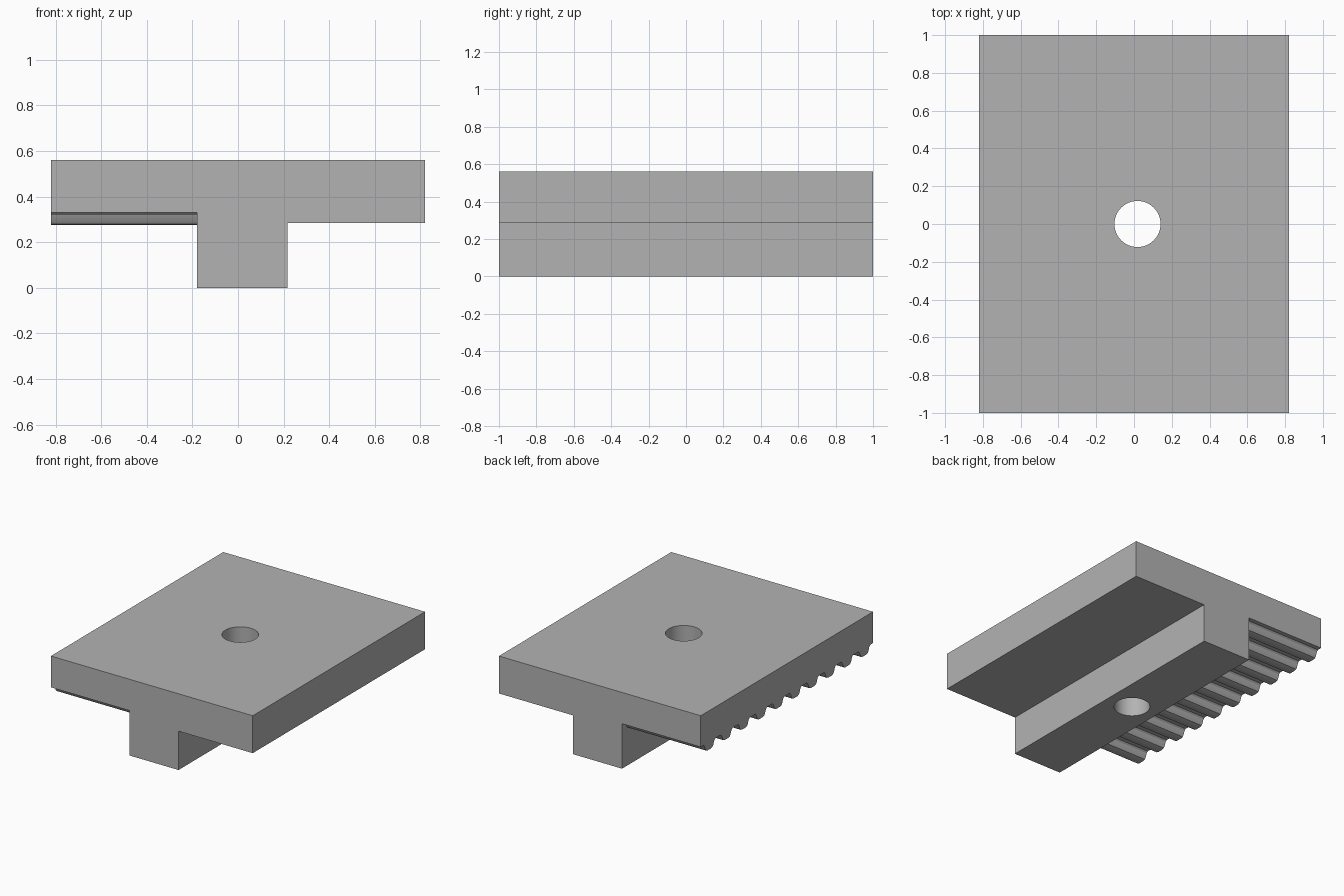
import bpy, bmesh
from mathutils import Vector

cube = bpy.data.objects.get("Cube")
if cube:
    bpy.data.objects.remove(cube, do_unlink=True)

W, L, TOP = 0.82, 1.0, 0.56                 # half width, half length, height
STEM_L, STEM_R = -0.18, 0.217               # stem sides
ARM, ROOT, TIP = 0.285, 0.33, 0.275         # underside levels
PITCH, TEETH = 0.2, 10

grey = bpy.data.materials.new("plain grey")
grey.use_nodes = True
colour = (0.45, 0.45, 0.45, 1)
grey.diffuse_color = colour
grey.node_tree.nodes["Principled BSDF"].inputs["Base Color"].default_value = colour


def extrude(name, loops, direction):
    """Extrude closed outlines along a direction into one solid object."""
    bm = bmesh.new()
    for loop in loops:
        face = bm.faces.new([bm.verts.new(p) for p in loop])
        new = bmesh.ops.extrude_face_region(bm, geom=[face])["geom"]
        verts = [g for g in new if isinstance(g, bmesh.types.BMVert)]
        bmesh.ops.translate(bm, verts=verts, vec=Vector(direction))
    bmesh.ops.recalc_face_normals(bm, faces=bm.faces)
    mesh = bpy.data.meshes.new(name)
    bm.to_mesh(mesh)
    bm.free()
    mesh.materials.append(grey)
    obj = bpy.data.objects.new(name, mesh)
    bpy.context.collection.objects.link(obj)
    return obj


def combine(target, tool, operation):
    """Apply a boolean and discard the helper."""
    mod = target.modifiers.new(operation, "BOOLEAN")
    mod.operation, mod.object, mod.solver = operation, tool, "EXACT"
    bpy.context.view_layer.objects.active = target
    bpy.ops.object.modifier_apply(modifier=mod.name)
    bpy.data.objects.remove(tool, do_unlink=True)


# T-shaped plate with a thinner arm on the toothed side
outline = [(-W, TOP), (-W, ROOT), (STEM_L, ROOT), (STEM_L, 0), (STEM_R, 0),
           (STEM_R, ARM), (W, ARM), (W, TOP)]
plate = extrude("clamp_plate", [[(x, -L, z) for x, z in outline]], (0, 2 * L, 0))

# Row of rounded belt teeth under the thin arm, rooted into the plate
half = [(0.068, ROOT + 0.02), (0.068, ROOT), (0.057, 0.32), (0.045, 0.29),
        (0.037, 0.28), (0.022, TIP)]
section = half + [(-y, z) for y, z in reversed(half)]
centres = [(i - (TEETH - 1) / 2) * PITCH for i in range(TEETH)]
teeth = extrude("belt_teeth", [[(-W, c + y, z) for y, z in section] for c in centres],
                (STEM_L + W + 0.02, 0, 0))
combine(plate, teeth, "UNION")

# Round bolt hole through the stem
bpy.ops.mesh.primitive_cylinder_add(vertices=64, radius=0.122, depth=2,
                                    location=((STEM_L + STEM_R) / 2, 0, TOP / 2))
hole = bpy.context.object
hole.name = "hole_cutter"
hole.hide_render = True
hole.data.materials.append(grey)
combine(plate, hole, "DIFFERENCE")

# Smooth bore, crisp edges elsewhere
bpy.ops.object.select_all(action="DESELECT")
plate.select_set(True)
bpy.context.view_layer.objects.active = plate
bpy.ops.object.shade_smooth_by_angle(angle=0.35)
